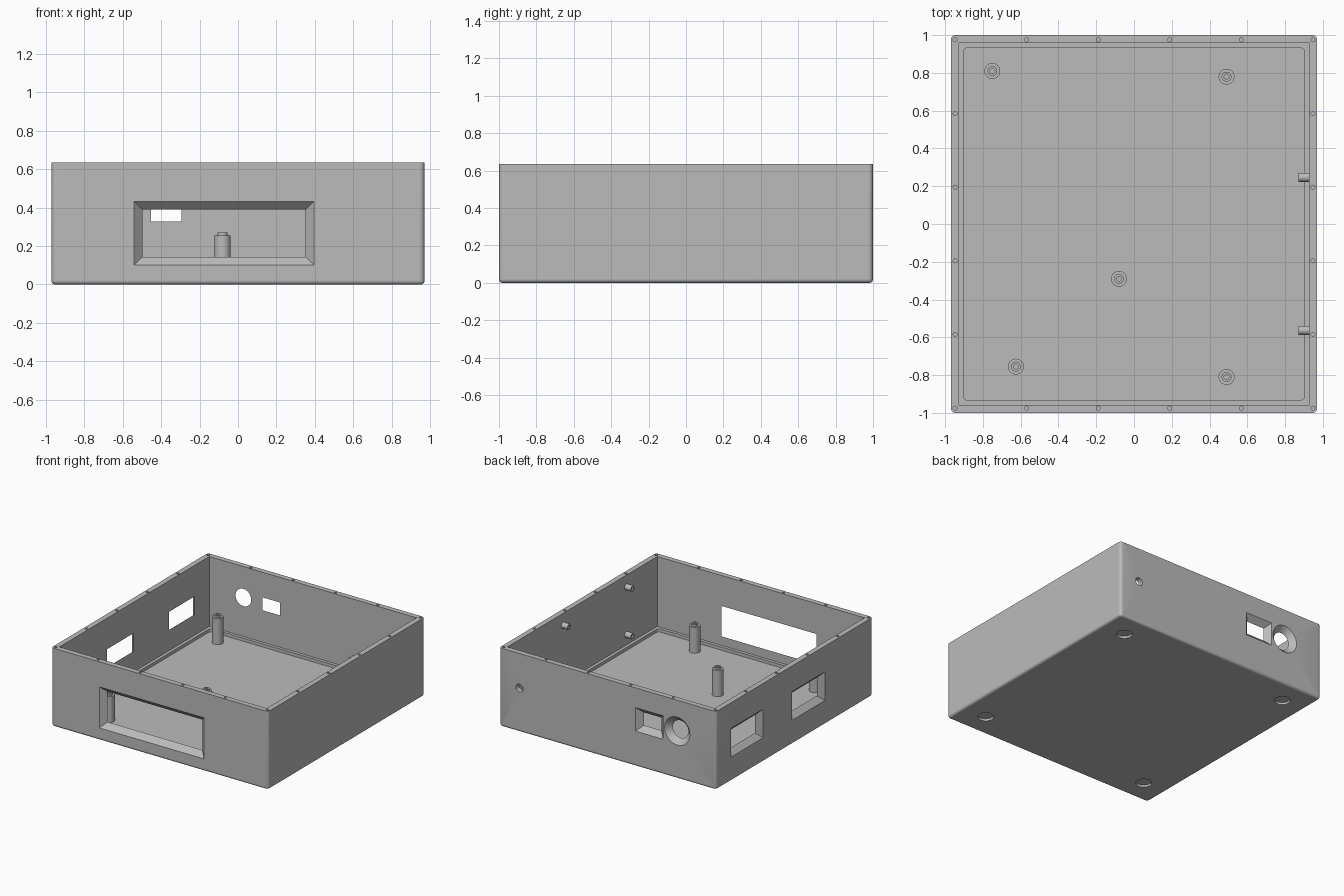
import bpy, bmesh
from math import sin, cos, pi, radians
from mathutils import Matrix, Vector

cube = bpy.data.objects.get("Cube")
if cube:
    bpy.data.objects.remove(cube, do_unlink=True)

HX, HY, TOP = 0.97, 1.0, 0.635      # outer half sizes and height
WALL, FLOOR, LEDGE = 0.043, 0.045, 0.07

gray = bpy.data.materials.new("light_gray")
gray.use_nodes = True
gray.diffuse_color = (0.5, 0.5, 0.5, 1)
gray.node_tree.nodes["Principled BSDF"].inputs["Base Color"].default_value = (0.5, 0.5, 0.5, 1)


def loft(bm, rings):
    """Closed solid through rings that have equal point counts."""
    loops = [[bm.verts.new(p) for p in ring] for ring in rings]
    n = len(loops[0])
    for a, b in zip(loops, loops[1:]):
        for i in range(n):
            bm.faces.new((a[i], a[(i + 1) % n], b[(i + 1) % n], b[i]))
    bm.faces.new(loops[0])
    bm.faces.new(loops[-1])


def rounded_ring(hx, hy, r, z, steps=6):
    pts = []
    for k, (sx, sy) in enumerate(((1, 1), (-1, 1), (-1, -1), (1, -1))):
        for i in range(steps + 1):
            a = (k + i / steps) * pi / 2
            pts.append((sx * (hx - r) + r * cos(a), sy * (hy - r) + r * sin(a), z))
    return pts


def rect(x0, x1, z0, z1):
    """Outline that grows by d on every side."""
    return lambda d: [(x0 - d, z0 - d), (x1 + d, z0 - d), (x1 + d, z1 + d), (x0 - d, z1 + d)]


def circle(u, v, r, slope=1, n=40):
    return lambda d: [(u + (r + slope * d) * cos(2 * pi * i / n),
                       v + (r + slope * d) * sin(2 * pi * i / n)) for i in range(n)]


def finish(name, bm):
    bmesh.ops.recalc_face_normals(bm, faces=bm.faces)
    mesh = bpy.data.meshes.new(name)
    bm.to_mesh(mesh)
    bm.free()
    obj = bpy.data.objects.new(name, mesh)
    bpy.context.collection.objects.link(obj)
    mesh.materials.append(gray)
    return obj


def activate(obj):
    bpy.ops.object.select_all(action='DESELECT')
    obj.select_set(True)
    bpy.context.view_layer.objects.active = obj


def smooth(obj):
    activate(obj)
    bpy.ops.object.shade_smooth_by_angle(angle=radians(30))
    for p in obj.data.polygons:       # keep the broad panels perfectly flat
        if p.area > 0.1:
            p.use_smooth = False


def cut(target, bm):
    cutter = finish("cutter", bm)
    cutter.hide_render = True
    activate(target)
    mod = target.modifiers.new("cut", 'BOOLEAN')
    mod.operation, mod.solver, mod.object = 'DIFFERENCE', 'EXACT', cutter
    bpy.ops.object.modifier_apply(modifier=mod.name)
    bpy.data.objects.remove(cutter, do_unlink=True)


# Case body with rounded corners and a rounded bottom edge
R, STEPS = 0.02, 6
bm = bmesh.new()
rings = []
for i in range(STEPS + 1):
    a = i / STEPS * pi / 2
    inset = R * (1 - sin(a))
    rings.append(rounded_ring(HX - inset, HY - inset, 0.025 - inset, R * (1 - cos(a))))
rings.append(rounded_ring(HX, HY, 0.025, TOP))
loft(bm, rings)
case = finish("case_body", bm)

# Open cavity, with a narrow ledge around the floor
bm = bmesh.new()
ix, iy = HX - WALL, HY - WALL
loft(bm, [[(sx * ix, sy * iy, z) for sx, sy in ((1, 1), (-1, 1), (-1, -1), (1, -1))]
          for z in (LEDGE, TOP + 0.1)])
cut(case, bm)
bm = bmesh.new()
loft(bm, [rounded_ring(ix - 0.025, iy - 0.025, 0.02, z) for z in (FLOOR, TOP)])
cut(case, bm)

# Tapered openings through the walls
def front(u, v, d): return (u, -HY - d, v)
def back(u, v, d): return (u, HY + d, v)
def right_side(u, v, d): return (-HX - d, u, v)


openings = [
    (front, rect(-0.54, 0.395, 0.10, 0.432)),           # display window
    (back, rect(-0.495, -0.25, 0.285, 0.475)),          # socket opening
    (back, circle(-0.622, 0.385, 0.113)),               # round port
    (back, circle(0.79, 0.355, 0.032, slope=0)),        # cable hole
    (right_side, rect(0.40, 0.81, 0.195, 0.427)),       # side windows
    (right_side, rect(-0.39, 0.03, 0.195, 0.427)),
]
bm = bmesh.new()
for place, outline in openings:
    loft(bm, [[place(u, v, d) for u, v in outline(d)] for d in (0.01, -WALL - 0.01)])
cut(case, bm)

# Screw holes along the rim and round foot recesses underneath
bm = bmesh.new()


def drill(x, y, r, z0, z1, n):
    loft(bm, [[(px, py, z) for px, py in circle(x, y, r, 0, n)(0)] for z in (z0, z1)])


for s in (-1, 1):
    for i in range(6):
        drill(-0.947 + i * 0.3788, s * 0.975, 0.0105, TOP - 0.1, TOP + 0.02, 16)
    for i in range(1, 5):
        drill(s * 0.947, -0.975 + i * 0.39, 0.0105, TOP - 0.1, TOP + 0.02, 16)
    for t in (-1, 1):
        drill(s * 0.765, t * 0.80, 0.06, -0.02, 0.018, 40)
cut(case, bm)
smooth(case)


def lathe(name, profile, matrix):
    """Turned part around its local z axis."""
    bm = bmesh.new()
    verts = [bm.verts.new((r, 0, z)) for r, z in profile]
    edges = [bm.edges.new(pair) for pair in zip(verts, verts[1:])]
    bmesh.ops.spin(bm, geom=verts + edges, axis=(0, 0, 1), cent=(0, 0, 0),
                   angle=2 * pi, steps=32)
    bmesh.ops.remove_doubles(bm, verts=bm.verts, dist=0.0001)
    bm.transform(matrix)
    smooth(finish(name, bm))


# Standoff posts with a stepped collar and screw bore
post = [(0, 0.04), (0.042, 0.04), (0.042, 0.255), (0.026, 0.255), (0.026, 0.27),
        (0.013, 0.27), (0.013, 0.16), (0, 0.16)]
for i, (x, y) in enumerate([(-0.75, 0.81), (0.49, 0.78), (-0.08, -0.29),
                            (-0.625, -0.755), (0.49, -0.81)]):
    lathe(f"standoff_post_{i + 1}", post, Matrix.Translation((x, y, 0)))

# Short hollow pegs on the inside of the left wall
peg = [(0, 0), (0.024, 0), (0.024, 0.06), (0.011, 0.06), (0.011, 0.02), (0, 0.02)]
turn = Matrix.Rotation(-pi / 2, 4, 'Y')
for y in (0.247, -0.563):
    for label, z in (("lower", 0.155), ("upper", 0.54)):
        lathe(f"{label}_wall_peg", peg, Matrix.Translation((ix + 0.005, y, z)) @ turn)
